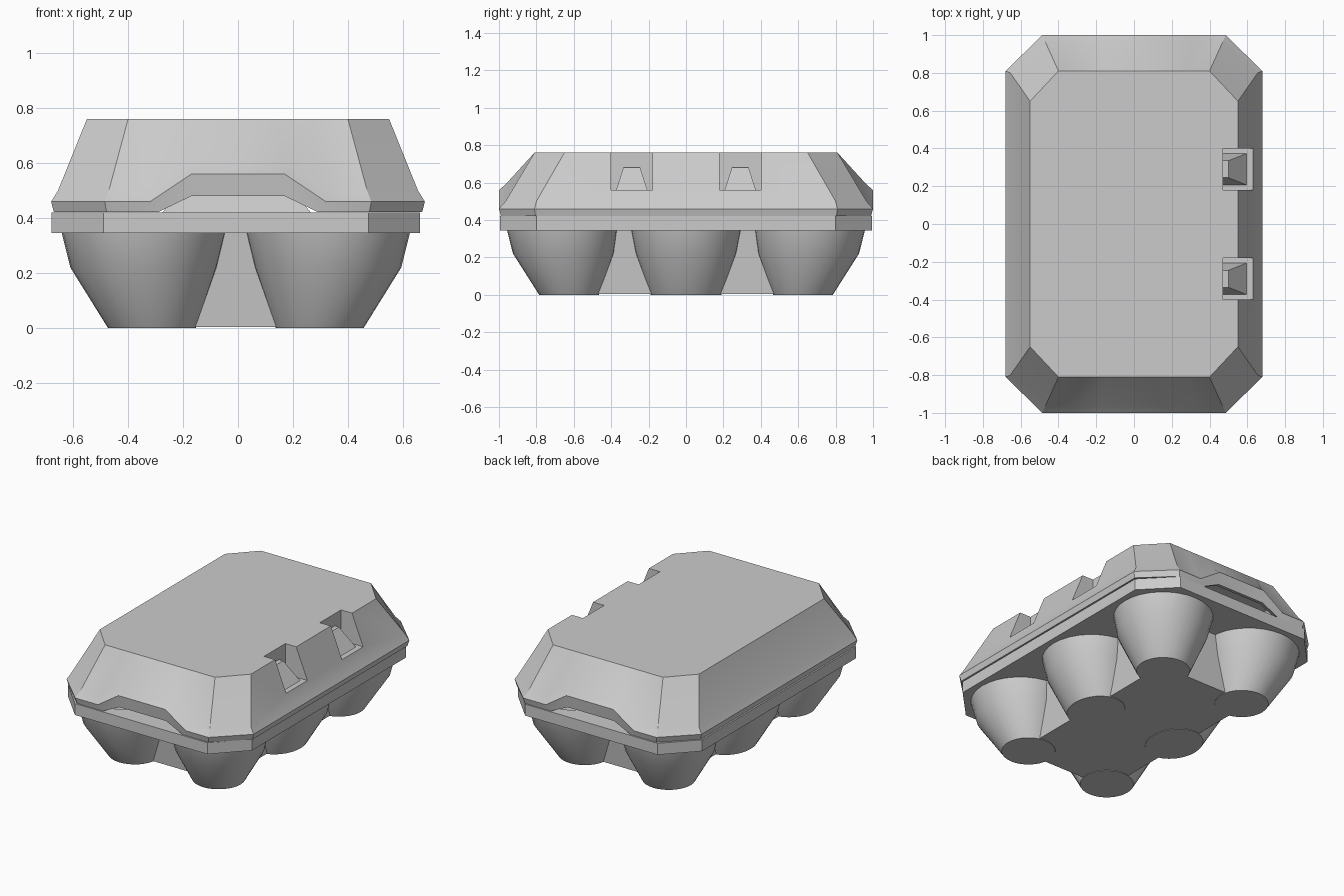
import bpy
import bmesh
import math

cube = bpy.data.objects.get("Cube")
if cube:
    bpy.data.objects.remove(cube, do_unlink=True)

# One pulp grey for everything
pulp = bpy.data.materials.new("pulp_grey")
pulp.use_nodes = True
GREY = (0.6, 0.6, 0.6, 1)
pulp.diffuse_color = GREY
for node in pulp.node_tree.nodes:
    if node.type == 'BSDF_PRINCIPLED':
        node.inputs["Base Color"].default_value = GREY
        node.inputs["Roughness"].default_value = 0.9


def loft(name, rings, cap_first=True, cap_last=True):
    """Skin a list of equal-length point rings."""
    bm = bmesh.new()
    loops = [[bm.verts.new(p) for p in ring] for ring in rings]
    for a, b in zip(loops, loops[1:]):
        for i in range(len(a)):
            j = (i + 1) % len(a)
            bm.faces.new((a[i], a[j], b[j], b[i]))
    if cap_first:
        bm.faces.new(loops[0])
    if cap_last:
        bm.faces.new(loops[-1])
    bmesh.ops.recalc_face_normals(bm, faces=bm.faces)
    mesh = bpy.data.meshes.new(name)
    bm.to_mesh(mesh)
    bm.free()
    obj = bpy.data.objects.new(name, mesh)
    mesh.materials.append(pulp)
    bpy.context.collection.objects.link(obj)
    return obj


def rect(x0, x1, y0, y1, z):
    return [(x0, y0, z), (x1, y0, z), (x1, y1, z), (x0, y1, z)]


def quad_ring(quarter, dx=0.0):
    """Mirror one quarter outline (from +x side to +y end) all the way round."""
    half = quarter + [(-x, y, z) for x, y, z in reversed(quarter)]
    full = half + [(x, -y, z) for x, y, z in reversed(half)]
    return [(x + dx, y, z) for x, y, z in full]


def oval(cx, cy, rx, ry, z, n=32):
    steps = [2 * math.pi * i / n for i in range(n)]
    return [(cx + rx * math.cos(a), cy + ry * math.sin(a), z) for a in steps]


def apply_modifier(obj, mod):
    bpy.context.view_layer.objects.active = obj
    bpy.ops.object.modifier_apply(modifier=mod.name)


def boolean(obj, other, operation):
    mod = obj.modifiers.new("bool", 'BOOLEAN')
    mod.operation = operation
    mod.solver = 'EXACT'
    mod.object = other
    apply_modifier(obj, mod)
    bpy.data.objects.remove(other, do_unlink=True)


def smooth(obj):
    bpy.ops.object.select_all(action='DESELECT')
    obj.select_set(True)
    bpy.context.view_layer.objects.active = obj
    bpy.ops.object.shade_smooth_by_angle(angle=math.radians(30))


# Lid shell: octagonal loft whose rim arches up at both ends
def lid_ring(side, corner, arch_foot, arch_top, z, arch_z):
    y = corner[1]
    return quad_ring([(*side, z), (*corner, z), (arch_foot, y, z), (arch_top, y, arch_z)])


lid = loft("lid", [
    lid_ring((0.67, 0.805), (0.478, 0.99), 0.29, 0.17, 0.422, 0.48),
    lid_ring((0.68, 0.81), (0.485, 1.0), 0.32, 0.17, 0.46, 0.56),
    lid_ring((0.655, 0.80), (0.47, 0.965), 0.32, 0.18, 0.50, 0.59),
    lid_ring((0.55, 0.65), (0.40, 0.81), 0.27, 0.14, 0.76, 0.76),
], cap_first=False)
shell = lid.modifiers.new("thickness", 'SOLIDIFY')
shell.thickness = 0.025
shell.offset = -1
apply_modifier(lid, shell)

# Latch pockets on the +x side of the lid, each holding a locking tab
for s in (-1, 1):
    y = 0.29 * s
    boolean(lid, loft("pocket_wall", [
        rect(0.45, 0.625, y - 0.125, y + 0.125, 0.545),
        rect(0.45, 0.544, y - 0.125, y + 0.125, 0.75)]), 'UNION')
    boolean(lid, loft("pocket_cut", [
        rect(0.47, 0.85, y - 0.11, y + 0.11, 0.56),
        rect(0.47, 0.85, y - 0.11, y + 0.11, 0.85)]), 'DIFFERENCE')
    loft("latch_tab", [
        rect(0.465, 0.60, y - 0.085, y + 0.085, 0.555),
        rect(0.465, 0.50, y - 0.045, y + 0.045, 0.68)])
smooth(lid)

# Tray: octagonal rim band, core block and six tapered cups
SHIFT = -0.008
band = [(0.67, 0.80), (0.482, 0.995)]
tray = loft("tray", [quad_ring([(x, y, z) for x, y in band], SHIFT) for z in (0.345, 0.42)])
boolean(tray, loft("core", [
    rect(-0.35, 0.34, -0.66, 0.66, 0.003),
    rect(-0.38, 0.37, -0.70, 0.70, 0.38)]), 'UNION')


def cup(sx, row, inset, bottom, top):
    """Egg cup leaning slightly towards the middle at its foot."""
    foot_y = 0.16 if row else 0.19
    cx = SHIFT + sx * 0.335
    return loft("cup", [
        oval(SHIFT + sx * 0.305, row * 0.625, 0.16 - inset, foot_y - inset, bottom),
        oval(cx, row * 0.655, 0.267 - inset, 0.27 - inset, 0.22),
        oval(cx, row * 0.662, 0.298 - inset, 0.295 - inset, 0.345),
        oval(cx, row * 0.662, 0.30 - inset, 0.30 - inset, top)])


cups = [(sx, row) for sx in (-1, 1) for row in (-1, 0, 1)]
for sx, row in cups:
    boolean(tray, cup(sx, row, 0.0, 0.0, 0.39), 'UNION')
for sx, row in cups:
    boolean(tray, cup(sx, row, 0.025, 0.03, 0.45), 'DIFFERENCE')
smooth(tray)

# Divider posts between the cup rows
for s in (-1, 1):
    y = 0.33 * s
    loft("divider_post", [
        rect(-0.30, 0.29, y - 0.12, y + 0.12, 0.39),
        rect(-0.06, 0.05, y - 0.04, y + 0.04, 0.68)])
